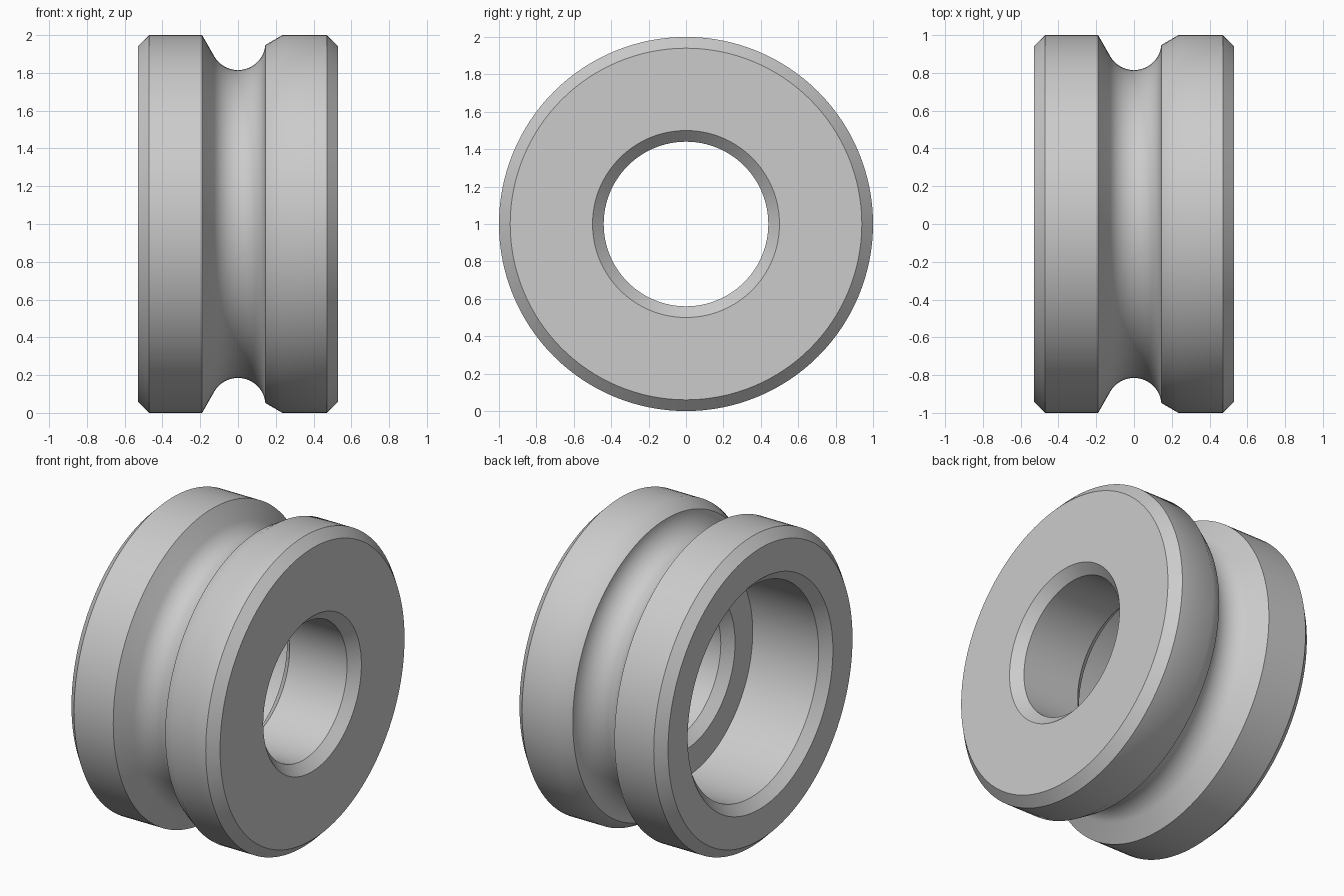
import bpy
import bmesh
import math
from mathutils import Vector

cube = bpy.data.objects.get("Cube")
if cube:
    bpy.data.objects.remove(cube, do_unlink=True)

SEGMENTS = 128
HALF_WIDTH = 0.53
CHAMFER = 0.06
GROOVE_CENTRE, GROOVE_RADIUS = 0.96, 0.145

# Single light grey finish
grey = bpy.data.materials.new("light grey")
grey.use_nodes = True
colour = (0.6, 0.6, 0.6, 1)
grey.diffuse_color = colour
grey.node_tree.nodes["Principled BSDF"].inputs["Base Color"].default_value = colour

# Cross-section as (position along axle, radius): outer rim and round groove
inner = HALF_WIDTH - CHAMFER
profile = [(-HALF_WIDTH, 1 - CHAMFER), (-inner, 1), (-0.19, 1)]
for i in range(25):
    a = math.radians(210 + (355 - 210) * i / 24)
    profile.append((GROOVE_RADIUS * math.cos(a),
                    GROOVE_CENTRE + GROOVE_RADIUS * math.sin(a)))
profile += [(0.235, 1), (inner, 1), (HALF_WIDTH, 1 - CHAMFER)]

# Axle hole, inner shoulder and wide counterbore
profile += [(HALF_WIDTH, 0.5), (inner, 0.44), (CHAMFER, 0.44), (0, 0.5),
            (0, 0.68), (-inner, 0.68), (-HALF_WIDTH, 0.74)]

# Revolve the closed section around the axle
bm = bmesh.new()
verts = [bm.verts.new((x, 0, r)) for x, r in profile]
edges = [bm.edges.new((v, verts[(i + 1) % len(verts)])) for i, v in enumerate(verts)]
bmesh.ops.spin(bm, geom=verts + edges, cent=Vector(), axis=Vector((1, 0, 0)),
               angle=math.tau, steps=SEGMENTS, use_merge=False)
bmesh.ops.remove_doubles(bm, verts=bm.verts[:], dist=0.0005)
bmesh.ops.recalc_face_normals(bm, faces=bm.faces[:])

mesh = bpy.data.meshes.new("grooved_roller")
bm.to_mesh(mesh)
bm.free()
mesh.materials.append(grey)

roller = bpy.data.objects.new("grooved_roller", mesh)
roller.location.z = 1
bpy.context.collection.objects.link(roller)

# Smooth round surfaces with crisp chamfer edges
bpy.ops.object.select_all(action="DESELECT")
roller.select_set(True)
bpy.context.view_layer.objects.active = roller
bpy.ops.object.shade_smooth_by_angle(angle=math.radians(35))
